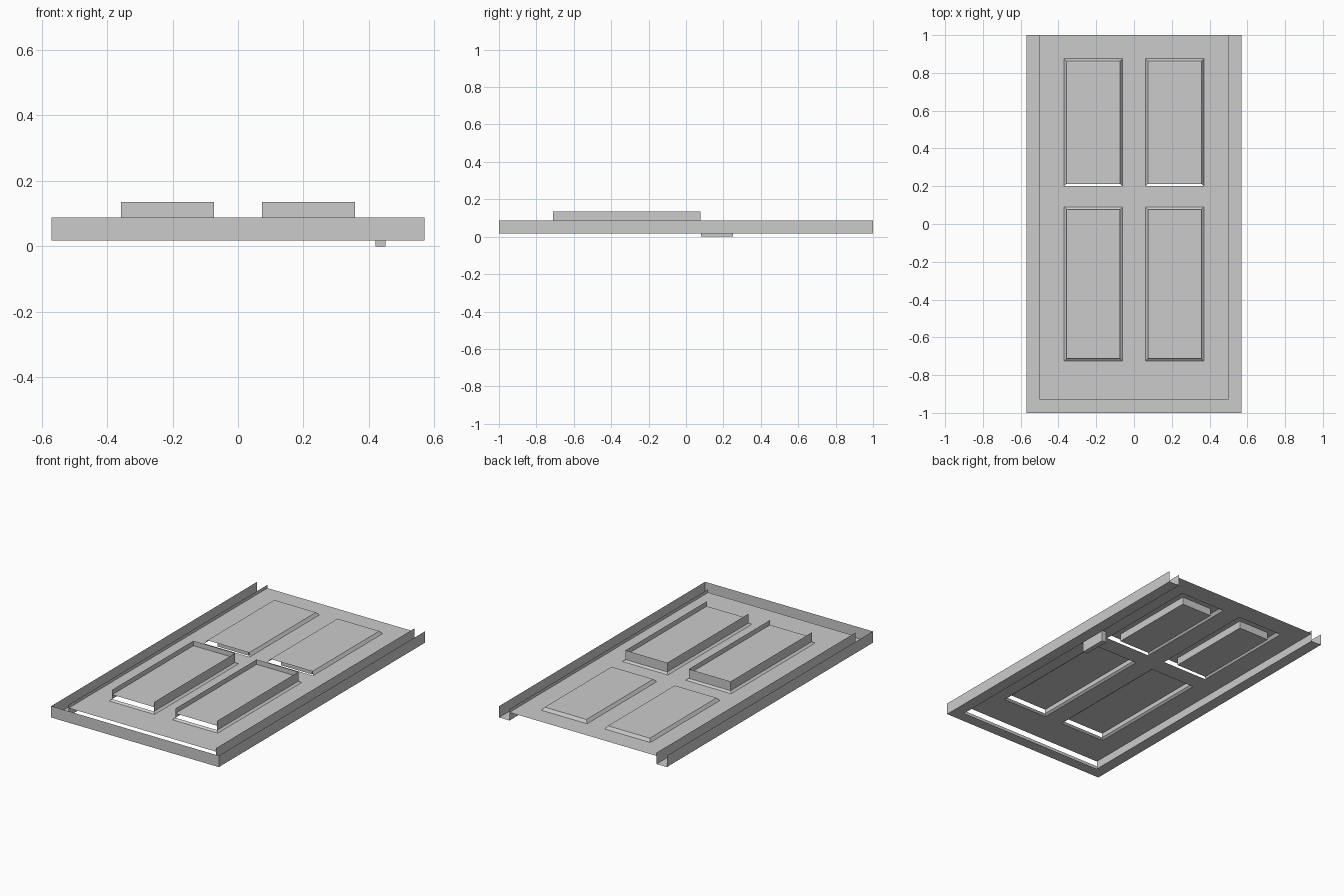
import bpy

if "Cube" in bpy.data.objects:
    bpy.data.objects.remove(bpy.data.objects["Cube"])

FRAME_LOW, FRAME_TOP = 0.018, 0.088   # thickness of the surround
PANEL_Z = 0.068                       # level of the door leaf


def make(name, faces):
    """Build one object from a list of separate quads."""
    verts, polys = [], []
    for f in faces:
        polys.append(list(range(len(verts), len(verts) + len(f))))
        verts.extend(f)
    me = bpy.data.meshes.new(name)
    me.from_pydata(verts, [], polys)
    ob = bpy.data.objects.new(name, me)
    bpy.context.collection.objects.link(ob)
    return ob


def flat(x0, x1, y0, y1, z):
    return [(x0, y0, z), (x1, y0, z), (x1, y1, z), (x0, y1, z)]


def corners(r, z):
    x0, x1, y0, y1 = r
    return [(x0, y0, z), (x1, y0, z), (x1, y1, z), (x0, y1, z)]


def band(r0, z0, r1, z1, sides=(0, 1, 2, 3)):
    """Strips joining two rectangles; sides: 0 near, 1 right, 2 far, 3 left."""
    a, b = corners(r0, z0), corners(r1, z1)
    return [[a[i], a[(i + 1) % 4], b[(i + 1) % 4], b[i]] for i in sides]


def inset(r, d):
    return (r[0] + d, r[1] - d, r[2] + d, r[3] - d)


# Surround: open channel on both long sides, face and outer wall at the bottom end
outer = (-0.57, 0.57, -1.0, 1.0)
inner = (-0.5, 0.5, -0.93, 1.0)
faces = band(outer, FRAME_LOW, outer, FRAME_TOP, (0, 1, 3))
faces += band(inner, FRAME_LOW, inner, FRAME_TOP, (1, 3))
faces += [flat(-0.57, -0.5, -1, 1, FRAME_LOW), flat(0.5, 0.57, -1, 1, FRAME_LOW),
          flat(-0.5, 0.5, -1, -0.93, FRAME_LOW)]
make("door_frame", faces)

# Door leaf with four panel openings
xs = [-0.5, -0.37, -0.06, 0.06, 0.37, 0.5]
ys = [-0.93, -0.725, 0.09, 0.2, 0.875, 0.93, 1.0]
make("door_leaf", [flat(xs[i], xs[i + 1], ys[j], ys[j + 1], PANEL_Z)
                   for i in range(5) for j in range(6)
                   if not (i in (1, 3) and j in (1, 3))])

for side, x0, x1 in (("left", -0.37, -0.06), ("right", 0.06, 0.37)):
    # Lower panel: sloped moulding, tall open tray on three sides
    r = (x0, x1, -0.725, 0.09)
    q = inset(r, 0.013)
    make("lower_moulding_" + side, band(r, PANEL_Z, q, 0.078))
    make("lower_panel_" + side,
         band(q, 0.078, q, 0.135, (1, 2, 3)) + [corners(q, 0.105)])

    # Upper panel: sloped moulding on three sides, block on the underside
    r = (x0, x1, 0.2, 0.875)
    q = inset(r, 0.013)
    make("upper_moulding_" + side, band(r, PANEL_Z, q, 0.086, (1, 2, 3)))
    b = (x0 + 0.05, x1 - 0.05, 0.26, 0.82)
    make("upper_panel_" + side,
         [corners(q, 0.086), corners(b, 0.04)] + band(b, 0.04, b, 0.086))

# Handle on the underside
h = (0.42, 0.45, 0.08, 0.25)
make("handle", [corners(h, 0.0)] + band(h, 0.0, h, PANEL_Z))
